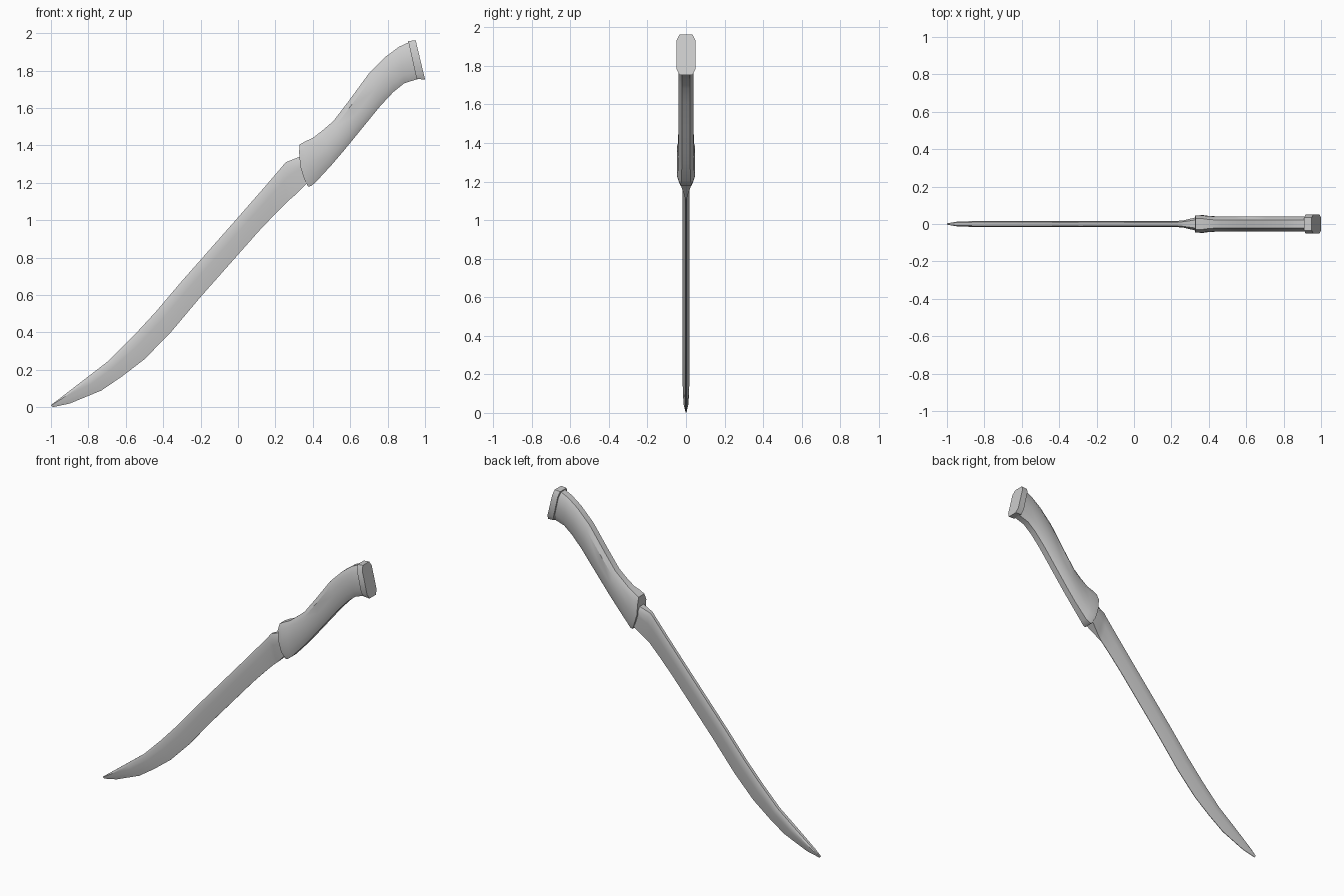
import bpy, bmesh
from mathutils import Vector

if "Cube" in bpy.data.objects:
    bpy.data.objects.remove(bpy.data.objects["Cube"])


def loft(name, stations, fractions):
    """Skin mirrored rings. Station: upper x,z, lower x,z, bow, half widths along the chord."""
    bm = bmesh.new()
    rings = []
    for ux, uz, lx, lz, bow, widths in stations:
        up, low = Vector((ux, 0, uz)), Vector((lx, 0, lz))
        chord = (low - up).normalized()
        side = Vector((chord.z, 0, -chord.x))  # toward the blade tip
        pts = [(up.lerp(low, t) + side * bow * 4 * t * (1 - t), w)
               for t, w in zip(fractions, widths)]
        ring = [p + Vector((0, -w, 0)) for p, w in pts]
        ring += [p + Vector((0, w, 0)) for p, w in reversed(pts)]
        rings.append([bm.verts.new(p) for p in ring])
    n = len(rings[0])
    for a, b in zip(rings, rings[1:]):
        for i in range(n):
            j = (i + 1) % n
            bm.faces.new((a[i], a[j], b[j], b[i]))
    # end caps as strips across the thickness
    for r in (rings[0], rings[-1]):
        for i in range(n // 2 - 1):
            bm.faces.new((r[i], r[i + 1], r[n - 2 - i], r[n - 1 - i]))
    bmesh.ops.recalc_face_normals(bm, faces=bm.faces)
    mesh = bpy.data.meshes.new(name)
    bm.to_mesh(mesh)
    bm.free()
    ob = bpy.data.objects.new(name, mesh)
    bpy.context.collection.objects.link(ob)
    bpy.ops.object.select_all(action='DESELECT')
    ob.select_set(True)
    bpy.context.view_layer.objects.active = ob
    bpy.ops.object.shade_smooth_by_angle(angle=0.6)
    return ob


# Blade: narrow flat spine, thickest just below it, tapering to the edge
def blade_widths(w, edge=0.002):
    return (w * 0.6, w, w * 0.8 + edge * 0.2, w * 0.45 + edge * 0.55, edge)


blade = [
    (-1.0, .012, -.99, .001, .004),
    (-.95, .05, -.90, .02, .013),
    (-.82, .15, -.73, .09, .017),
    (-.69, .25, -.62, .165, .017),
    (-.56, .38, -.50, .257, .017),
    (-.44, .51, -.36, .40, .017),
    (-.30, .675, -.20, .59, .017),
    (0, 1.015, .11, .94, .017),
    (.14, 1.175, .20, 1.035, .017),
    (.23, 1.28, .27, 1.105, .017),
]
stations = [(*s[:4], 0, blade_widths(s[4])) for s in blade]
# Neck: the blade root swells into the handle
stations += [
    (.255, 1.31, .30, 1.13, 0, blade_widths(.019, .009)),
    (.33, 1.34, .36, 1.19, 0, blade_widths(.036, .03)),
    (.37, 1.36, .40, 1.22, 0, blade_widths(.036, .03)),
]
loft("blade", stations, (0, .15, .4, .72, 1))


# Handle: chamfered grip with a flared front collar
def grip_widths(w, flat):
    return (flat, w, w, w, flat)


handle = [
    (.33, 1.405, .375, 1.18, .02, .046, .03),
    (.36, 1.422, .39, 1.183, .015, .047, .03),
    (.40, 1.44, .415, 1.203, .01, .042, .024),
    (.455, 1.483, .50, 1.295, 0, .040, .021),
    (.51, 1.53, .56, 1.365, 0, .040, .021),
    (.59, 1.635, .65, 1.475, 0, .040, .021),
    (.70, 1.785, .76, 1.61, 0, .040, .021),
    (.79, 1.875, .83, 1.685, 0, .040, .021),
    (.86, 1.927, .89, 1.733, 0, .040, .021),
    (.925, 1.957, .962, 1.755, 0, .040, .021),
]
loft("handle", [(*s[:5], grip_widths(*s[5:])) for s in handle],
     (0, .17, .5, .79, 1))

# Pommel cap: slightly wider chamfered plate
pommel = [(.91, 1.958, .955, 1.755, 0, grip_widths(.05, .034)),
          (.95, 1.962, 1.0, 1.753, 0, grip_widths(.05, .034))]
loft("pommel", pommel, (0, .15, .5, .85, 1))
